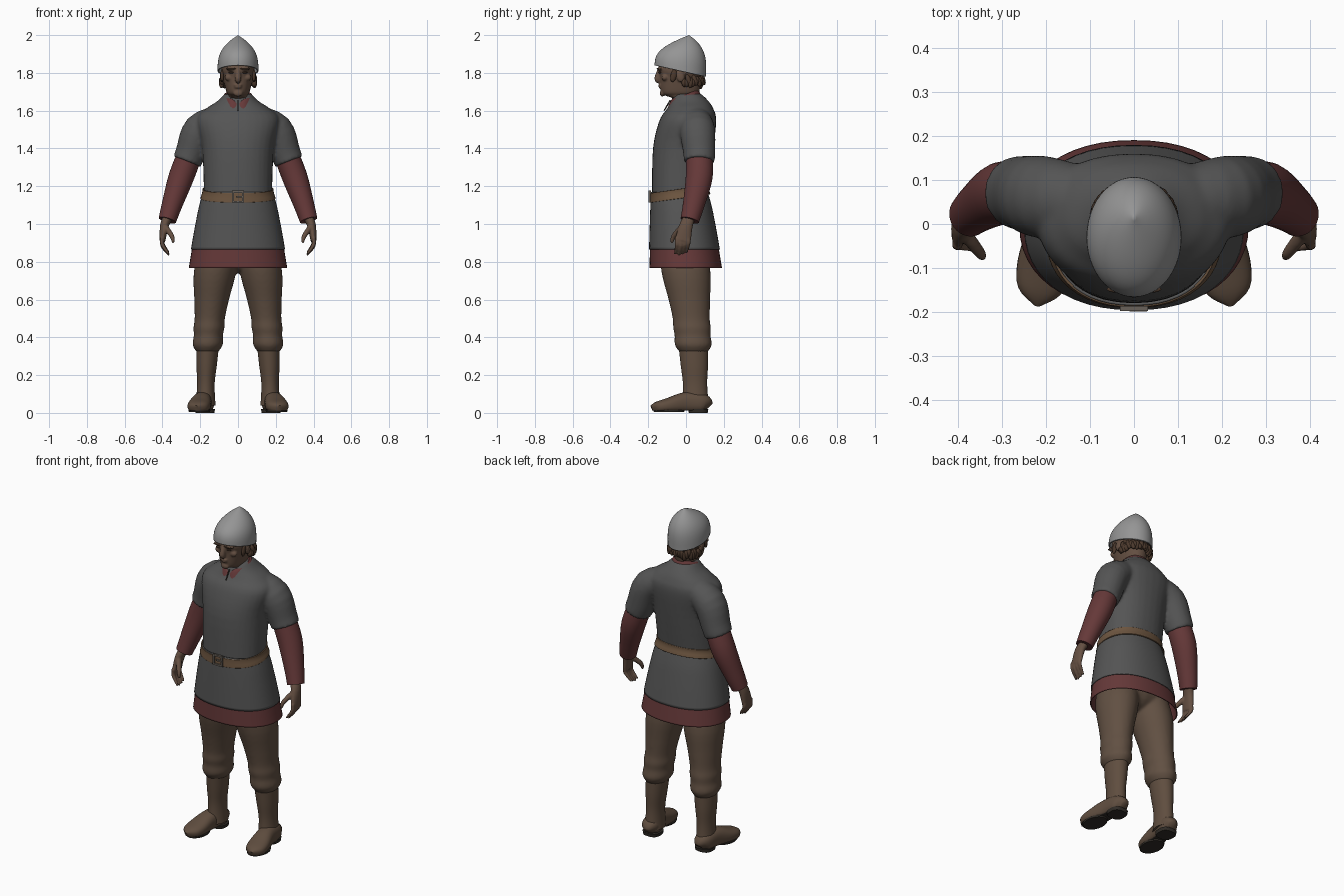
import bpy, bmesh, math, random
from mathutils import Vector, Matrix

random.seed(4)
cube = bpy.data.objects.get("Cube")
if cube:
    bpy.data.objects.remove(cube)


def material(name, red, green, blue):
    made = bpy.data.materials.new(name)
    made.use_nodes = True
    made.diffuse_color = (red, green, blue, 1)
    made.node_tree.nodes["Principled BSDF"].inputs["Base Color"].default_value = made.diffuse_color
    return made


MAIL = material("mail grey", .09, .09, .09)
STEEL = material("helmet steel", .3, .3, .3)
RED = material("tunic red", .13, .04, .04)
CLOTH = material("trouser brown", .12, .08, .055)
BOOT = material("boot leather", .115, .075, .05)
BELT = material("belt leather", .15, .09, .05)
SKIN = material("skin", .13, .08, .055)
HAIR = material("hair brown", .07, .04, .025)
DARK = material("dark sole", .03, .025, .02)
METAL = material("buckle metal", .14, .12, .1)
DEPTH, HEIGHT = Vector((0, 1, 0)), Vector((0, 0, 1))


def smooth_rows(rows, steps):
    # Catmull-Rom curve through the given rows
    rows = [Vector(row) for row in rows]
    curve = []
    for i in range(len(rows) - 1):
        before, start = rows[max(i - 1, 0)], rows[i]
        end, after = rows[i + 1], rows[min(i + 2, len(rows) - 1)]
        pull_in, pull_out = (end - before) / 2, (after - start) / 2
        for k in range(steps):
            t = k / steps
            ease = t * t * (3 - 2 * t)
            curve.append(start * (1 - ease) + end * ease
                         + pull_in * t * (1 - t) ** 2 - pull_out * t * t * (1 - t))
    return curve + [rows[-1]]


def loft(bm, rows, axis=None, sides=32, power=2, steps=4, caps=True):
    # rows hold x, y, z, half width, half depth; with an axis the rings stand square to the path
    rows = smooth_rows(rows, steps)
    rings = []
    for i, (x, y, z, width, depth) in enumerate(rows):
        across, along = Vector((1, 0, 0)), DEPTH
        if axis:
            tangent = Vector(rows[min(i + 1, len(rows) - 1)][:3]) - Vector(rows[max(i - 1, 0)][:3])
            tangent.normalize()
            along = (axis - tangent * axis.dot(tangent)).normalized()
            across = along.cross(tangent)
        ring = []
        for k in range(sides):
            angle = math.tau * k / sides
            c, s = (math.copysign(abs(w) ** (2 / power), w) for w in (math.cos(angle), math.sin(angle)))
            ring.append(bm.verts.new(Vector((x, y, z)) + across * (width * c) + along * (depth * s)))
        rings.append(ring)
    for low, high in zip(rings, rings[1:]):
        for k in range(sides):
            bm.faces.new((low[k - 1], low[k], high[k], high[k - 1]))
    if caps:
        bm.faces.new(rings[0])
        bm.faces.new(rings[-1])


def limb(bm, *rows, sides=32):
    # round tube through rows of x, y, z, radius
    loft(bm, [(x, y, z, radius, radius * 1.06) for x, y, z, radius in rows], axis=DEPTH, sides=sides)


def body(z, front, back, half):
    return (0, (front + back) / 2, z, half, (back - front) / 2)


def skirt_ring(z, grow=0):
    # the tunic flares from the waist down to the hem, mostly backwards
    flare = .08 * max((1.17 - z) / .4, 0) ** .8
    return body(z, -.18 - flare / 6 - grow, .11 + flare + grow, .18 + flare + grow)


def leg_ring(z, radius):
    # the legs slant outwards and backwards towards the floor
    bend = .09 * z * z
    return (.172 - bend, .05 - bend, z, radius, radius + .018)


def blob(bm, center, radii, turn=0):
    bmesh.ops.create_uvsphere(bm, u_segments=16, v_segments=10, radius=1,
                              matrix=Matrix.Translation(center) @ Matrix.Rotation(turn, 4, "X")
                              @ Matrix.Diagonal((*radii, 1)))


def box(bm, center, size):
    bmesh.ops.create_cube(bm, size=1, matrix=Matrix.Translation(center) @ Matrix.Diagonal((*size, 1)))


def mirror(bm):
    copy = bmesh.ops.duplicate(bm, geom=bm.verts[:] + bm.edges[:] + bm.faces[:])["geom"]
    for item in copy:
        if isinstance(item, bmesh.types.BMVert):
            item.co.x = -item.co.x


def finish(name, bm, mat, voxel=0, thickness=0):
    bmesh.ops.remove_doubles(bm, verts=bm.verts, dist=.00001)
    bmesh.ops.recalc_face_normals(bm, faces=bm.faces)
    mesh = bpy.data.meshes.new(name)
    bm.to_mesh(mesh)
    bm.free()
    part = bpy.data.objects.new(name, mesh)
    bpy.context.collection.objects.link(part)
    mesh.materials.append(mat)
    bpy.ops.object.select_all(action="DESELECT")
    part.select_set(True)
    bpy.context.view_layer.objects.active = part
    bpy.ops.object.shade_smooth_by_angle(angle=math.radians(50))
    if voxel:
        weld = part.modifiers.new("weld", "REMESH")
        weld.mode, weld.voxel_size, weld.use_smooth_shade = "VOXEL", voxel, True
        relax = part.modifiers.new("relax", "SMOOTH")
        relax.factor, relax.iterations = .5, 6
    if thickness:
        part.modifiers.new("thickness", "SOLIDIFY").thickness = thickness
    return part


# mail shirt: trunk and short sleeves welded into one skin
bm = bmesh.new()
limb(bm, (.09, .05, 1.56, .07), (.2, .06, 1.5, .088), (.25, .07, 1.38, .08), (.27, .07, 1.33, .077))
mirror(bm)
loft(bm, [body(1.15, -.18, .11, .18), body(1.4, -.175, .145, .19), body(1.55, -.14, .16, .22),
          body(1.61, -.1, .145, .17), body(1.65, -.08, .12, .11), body(1.69, -.06, .08, .07)], power=2.2)
finish("mail_shirt", bm, MAIL, voxel=.009)

# mail skirt, the red tunic hem below it, and the belt tilted up towards the back
for name, mat, top, bottom, grow in (("mail_skirt", MAIL, 1.17, .865, .005), ("tunic_hem", RED, .95, .768, 0),
                                     ("belt", BELT, 1.19, 1.14, .009)):
    bm = bmesh.new()
    heights = [top + (bottom - top) * k / 4 for k in range(5)]
    loft(bm, [skirt_ring(z, grow) for z in heights], sides=48, power=2.2, caps=False)
    if mat == BELT:
        for v in bm.verts:
            v.co.z += v.co.y * .14
    finish(name, bm, mat, thickness=.006)

# buckle: square frame with a tongue
bm = bmesh.new()
for offset in (-.027, .027):
    box(bm, (offset, -.192, 1.145), (.01, .012, .064))
    box(bm, (0, -.192, 1.145 + offset), (.06, .012, .01))
box(bm, (.01, -.195, 1.145), (.04, .008, .008))
finish("buckle", bm, METAL)

# red collar, dipping to a point with a short slit at the front
bm = bmesh.new()
loft(bm, [(0, -.01, 1.63, .1, .1), (0, -.01, 1.685, .075, .075), (0, -.01, 1.68, .06, .06)],
     sides=40, caps=False)
for v in bm.verts:
    v.co.z += v.co.y * .36
    if v.co.y < 0:
        v.co.z -= .7 * max(0, .03 - abs(v.co.x))
finish("collar", bm, RED, thickness=.006)
bm = bmesh.new()
limb(bm, (0, -.083, 1.655, .004), (0, -.116, 1.6, .003), sides=8)
finish("collar_slit", bm, DARK)

# red sleeves
bm = bmesh.new()
limb(bm, (.25, .07, 1.38, .065), (.3, .07, 1.25, .067), (.35, .04, 1.1, .054), (.374, .02, 1.02, .047))
mirror(bm)
finish("sleeves", bm, RED)

# hands: palm, curled fingers and thumb
bm = bmesh.new()
loft(bm, [(.37, .02, 1.04, .026, .03), (.39, 0, .99, .023, .036), (.4, -.017, .91, .015, .043)], axis=DEPTH)
for finger in range(4):
    y = .02 * finger - .048
    tip = .834 + .006 * abs(finger - 1)
    limb(bm, (.4, y, .93, .011), (.4, y, tip + .05, .011), (.365, y - .01, tip, .006), sides=10)
limb(bm, (.385, -.02, .985, .016), (.35, -.065, .935, .013), (.343, -.075, .9, .007), sides=10)
mirror(bm)
finish("hands", bm, SKIN, voxel=.0045)

# trousers, bloused over the boots
bm = bmesh.new()
loft(bm, [leg_ring(.93, .1), leg_ring(.75, .112), leg_ring(.6, .092), leg_ring(.5, .08), leg_ring(.45, .082),
          leg_ring(.41, .077), leg_ring(.36, .08), leg_ring(.32, .055)])
mirror(bm)
blob(bm, (0, .01, .84), (.2, .11, .1))
finish("trousers", bm, CLOTH, voxel=.009)

# boots: shaft plus turned-out foot, with dark undersides
bm = bmesh.new()
loft(bm, [leg_ring(.35, .06), leg_ring(.25, .054), leg_ring(.15, .046), leg_ring(.04, .053)])
foot = [(.118, .02, .03), (.09, .05, .05), (0, .05, .055), (-.09, .06, .04), (-.15, .05, .03), (-.18, .01, .02)]
loft(bm, [(.19 - .16 * y, y, height, half, height) for y, half, height in foot], axis=HEIGHT, power=2.4)
mirror(bm)
for v in bm.verts:
    v.co.z = max(v.co.z, .012)
boots = finish("boots", bm, BOOT)
boots.data.materials.append(DARK)
for face in boots.data.polygons:
    face.material_index = int(face.center.z < .013)

# heel blocks and front soles
bm = bmesh.new()
loft(bm, [(.175, .065, 0, .05, .05), (.175, .065, .02, .053, .053)], power=2.8, steps=1)
loft(bm, [(.204, -.09, .004, .056, .08), (.204, -.09, .014, .058, .082)], steps=1)
mirror(bm)
finish("boot_soles", bm, DARK)

# head and neck with brows, cheeks, ears, nose, lips and chin
bm = bmesh.new()
blob(bm, (.036, -.137, 1.822), (.03, .016, .01))
blob(bm, (.048, -.112, 1.775), (.024, .018, .018))
blob(bm, (.086, -.03, 1.78), (.011, .022, .03), .25)
mirror(bm)
loft(bm, [body(1.6, -.055, .07, .066), body(1.66, -.066, .066, .062), body(1.68, -.11, .064, .05),
          body(1.7, -.132, .07, .062), body(1.78, -.139, .088, .08), body(1.82, -.147, .09, .087),
          body(1.88, -.13, .08, .08), body(1.93, -.08, .05, .045)], power=2.2)
limb(bm, (0, -.137, 1.825, .011), (0, -.15, 1.77, .017), (0, -.14, 1.755, .012), sides=14)
blob(bm, (0, -.136, 1.735), (.024, .011, .006))
blob(bm, (0, -.134, 1.724), (.021, .012, .006))
blob(bm, (0, -.125, 1.692), (.025, .014, .018))
finish("head", bm, SKIN, voxel=.0045)

# eyes and eyebrows
bm = bmesh.new()
blob(bm, (.036, -.138, 1.802), (.014, .007, .005))
blob(bm, (.036, -.148, 1.822), (.026, .008, .004))
mirror(bm)
finish("eyes_and_brows", bm, HAIR)

# hair: sideburns, cap at the nape and loose tufts
bm = bmesh.new()
blob(bm, (.084, -.066, 1.785), (.009, .016, .034), -.2)
mirror(bm)
blob(bm, (0, .02, 1.79), (.09, .07, .06))
for tuft in range(26):
    angle = math.pi * (1.16 * tuft / 25 - .08)
    spot = (.088 * math.cos(angle), .01 + .078 * math.sin(angle), random.uniform(1.742, 1.764))
    blob(bm, spot, (.014, .014, random.uniform(.02, .034)), random.uniform(-.3, .5))
finish("hair", bm, HAIR)

# pointed helmet, rim dropping towards the nape
bm = bmesh.new()
rows = []
for k in range(11):
    t = k / 10
    taper = 1 - t ** 3
    rows.append((0, .045 * t * t - .03, 1.81 + .19 * t, .108 * taper, .136 * taper))
loft(bm, rows, sides=48, caps=False)
for v in bm.verts:
    v.co.z -= 1.16 * (v.co.y + .03) * (2 - v.co.z)
finish("helmet", bm, STEEL, thickness=.007)
